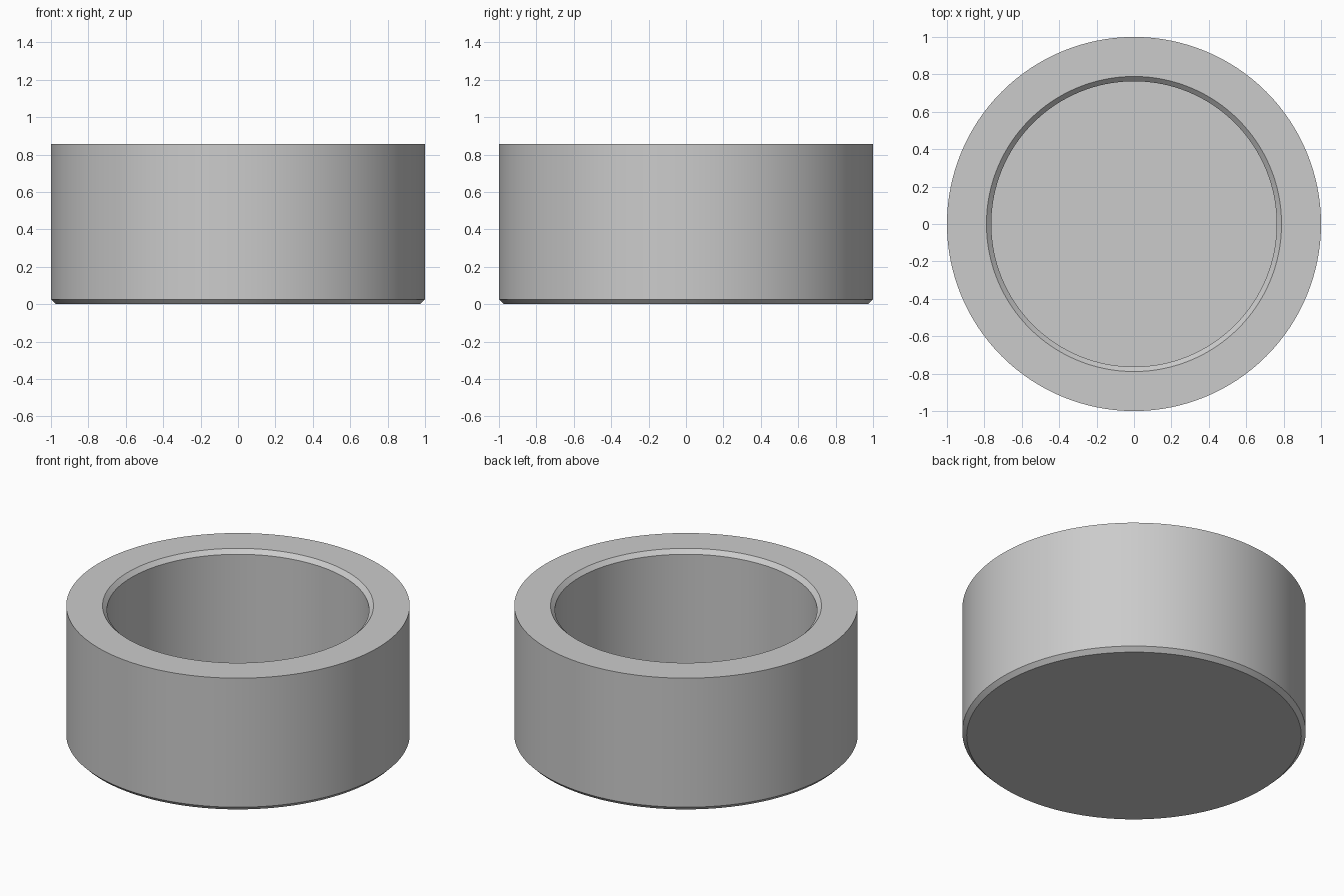
import bpy
import bmesh
import math

cube = bpy.data.objects.get("Cube")
if cube:
    bpy.data.objects.remove(cube, do_unlink=True)

SEGMENTS = 128
HEIGHT = 0.855
BEVEL = 0.026
OUTER, INNER = 1.0, 0.763
FLOOR = 0.10

# Plain grey material
grey = bpy.data.materials.new("light_grey")
grey.use_nodes = True
colour = (0.6, 0.6, 0.6, 1.0)
grey.diffuse_color = colour
grey.node_tree.nodes["Principled BSDF"].inputs["Base Color"].default_value = colour

# Closed cup section, from the underside centre round to the cavity floor
profile = [
    (0, 0),
    (OUTER - BEVEL, 0),
    (OUTER, BEVEL),
    (OUTER, HEIGHT),
    (INNER + BEVEL, HEIGHT),
    (INNER, HEIGHT - BEVEL),
    (INNER, FLOOR),
    (0, FLOOR),
]

# Revolve the section about the vertical axis
bm = bmesh.new()
verts = [bm.verts.new((r, 0, z)) for r, z in profile]
edges = [bm.edges.new(pair) for pair in zip(verts, verts[1:])]
bmesh.ops.spin(bm, geom=verts + edges, cent=(0, 0, 0), axis=(0, 0, 1),
               angle=math.tau, steps=SEGMENTS, use_merge=False)
bmesh.ops.remove_doubles(bm, verts=bm.verts, dist=0.0001)
bmesh.ops.recalc_face_normals(bm, faces=bm.faces)

mesh = bpy.data.meshes.new("round_cup")
bm.to_mesh(mesh)
bm.free()
mesh.materials.append(grey)
cup = bpy.data.objects.new("round_cup", mesh)
bpy.context.collection.objects.link(cup)

# Smooth walls with crisp rims
bpy.ops.object.select_all(action="DESELECT")
cup.select_set(True)
bpy.context.view_layer.objects.active = cup
bpy.ops.object.shade_smooth_by_angle(angle=math.radians(30))
